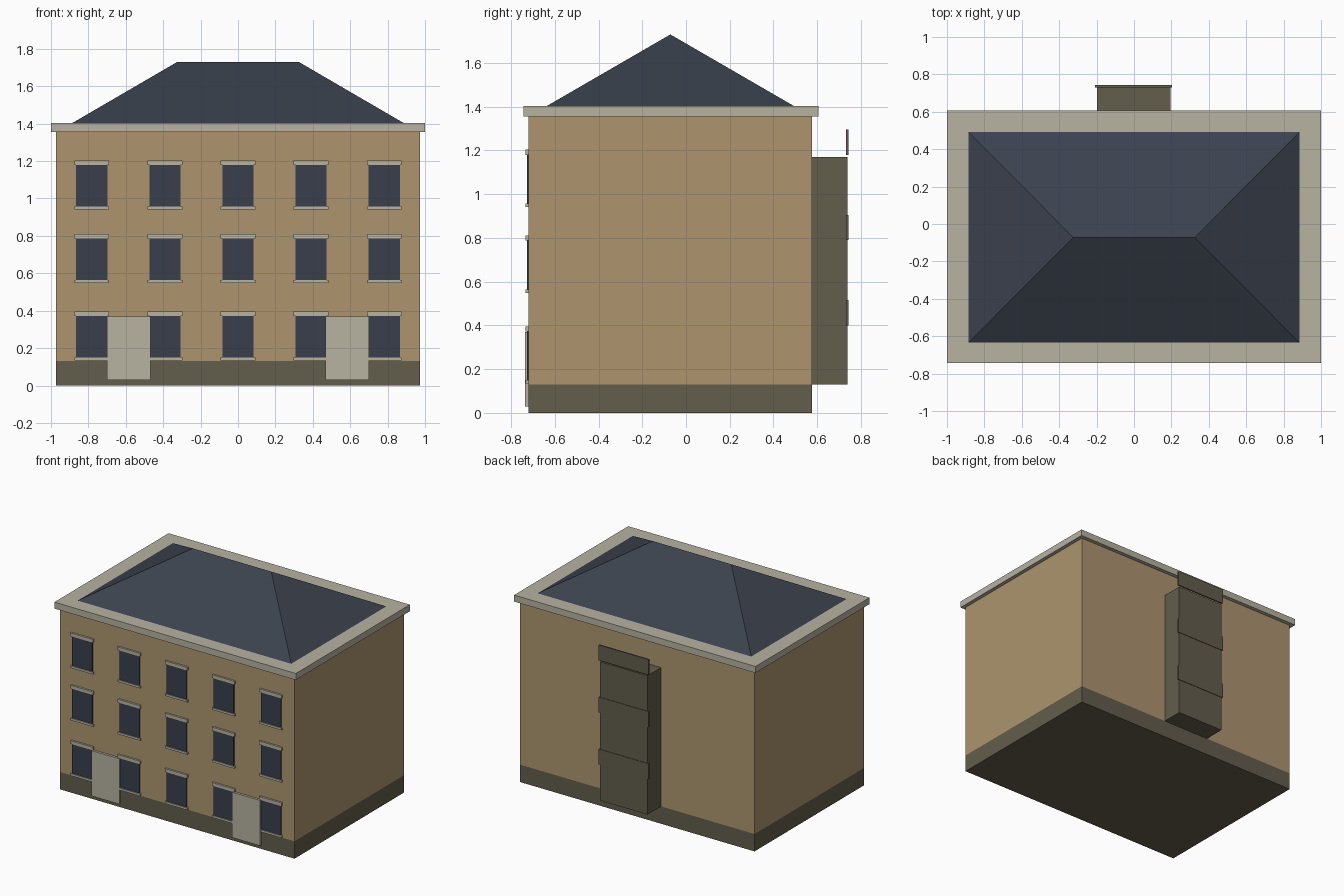
import bpy

cube = bpy.data.objects.get("Cube")
if cube:
    bpy.data.objects.remove(cube, do_unlink=True)


def material(name, rgb):
    """Flat material from 0-255 sRGB values, stored as linear."""
    lin = [((c / 255 + 0.055) / 1.055) ** 2.4 for c in rgb]
    mat = bpy.data.materials.new(name)
    mat.use_nodes = True
    mat.diffuse_color = (*lin, 1)
    bsdf = next(n for n in mat.node_tree.nodes if n.type == "BSDF_PRINCIPLED")
    bsdf.inputs["Base Color"].default_value = (*lin, 1)
    return mat


WALL = material("tan wall", (173, 149, 111))
TRIM = material("pale stone", (183, 178, 161))
BASE = material("dark stone", (98, 93, 76))
SLATE = material("slate", (59, 66, 78))
GLASS = material("dark glass", (57, 62, 75))


def mesh_object(name, verts, faces, mat):
    mesh = bpy.data.meshes.new(name)
    mesh.from_pydata(verts, [], faces)
    mesh.materials.append(mat)
    obj = bpy.data.objects.new(name, mesh)
    bpy.context.collection.objects.link(obj)
    return obj


def box(name, xs, ys, zs, mat):
    verts = [(x, y, z) for z in zs for x, y in
             ((xs[0], ys[0]), (xs[1], ys[0]), (xs[1], ys[1]), (xs[0], ys[1]))]
    faces = [(3, 2, 1, 0), (4, 5, 6, 7)]
    faces += [(i, (i + 1) % 4, (i + 1) % 4 + 4, i + 4) for i in range(4)]
    return mesh_object(name, verts, faces, mat)


FRONT, BACK = -0.72, 0.577
MID = (FRONT + BACK) / 2
EAVES = 1.404

# Main body
box("plinth", (-0.972, 0.972), (FRONT, BACK), (0, 0.13), BASE)
box("walls", (-0.972, 0.972), (FRONT, BACK), (0.13, 1.355), WALL)
box("cornice", (-1, 1), (-0.744, 0.606), (1.355, EAVES), TRIM)

# Hipped roof
rx, ry, ridge = 0.885, 0.563, 0.325
mesh_object("hipped_roof",
            [(-rx, MID - ry, EAVES), (rx, MID - ry, EAVES),
             (rx, MID + ry, EAVES), (-rx, MID + ry, EAVES),
             (-ridge, MID, 1.73), (ridge, MID, 1.73)],
            [(0, 1, 5, 4), (1, 2, 5), (2, 3, 4, 5), (3, 0, 4), (3, 2, 1, 0)],
            SLATE)

# Windows with lintels and sills, five per floor
for floor, bottom in enumerate((0.15, 0.565, 0.957)):
    top = bottom + 0.222
    for col in range(5):
        x = (col - 2) * 0.391
        tag = f"{floor + 1}_{col + 1}"
        box(f"window_{tag}", (x - 0.083, x + 0.083), (FRONT - 0.008, FRONT),
            (bottom, top), GLASS)
        box(f"lintel_{tag}", (x - 0.093, x + 0.093), (FRONT - 0.014, FRONT),
            (top, top + 0.024), TRIM)
        box(f"sill_{tag}", (x - 0.093, x + 0.093), (FRONT - 0.014, FRONT),
            (bottom - 0.016, bottom), TRIM)

# Front doors
for side, name in ((-1, "right_door"), (1, "left_door")):
    x = side * 0.584
    box(name, (x - 0.116, x + 0.116), (FRONT - 0.017, FRONT), (0.03, 0.37), TRIM)

# Rear shaft with thin bands; the top band stands clear of it
box("rear_shaft", (-0.198, 0.196), (BACK, 0.738), (0.13, 1.17), BASE)
for i, (low, high) in enumerate(((0.4, 0.515), (0.79, 0.905), (1.18, 1.295))):
    box(f"rear_band_{i + 1}", (-0.208, 0.204), (0.731, 0.742), (low, high), BASE)
